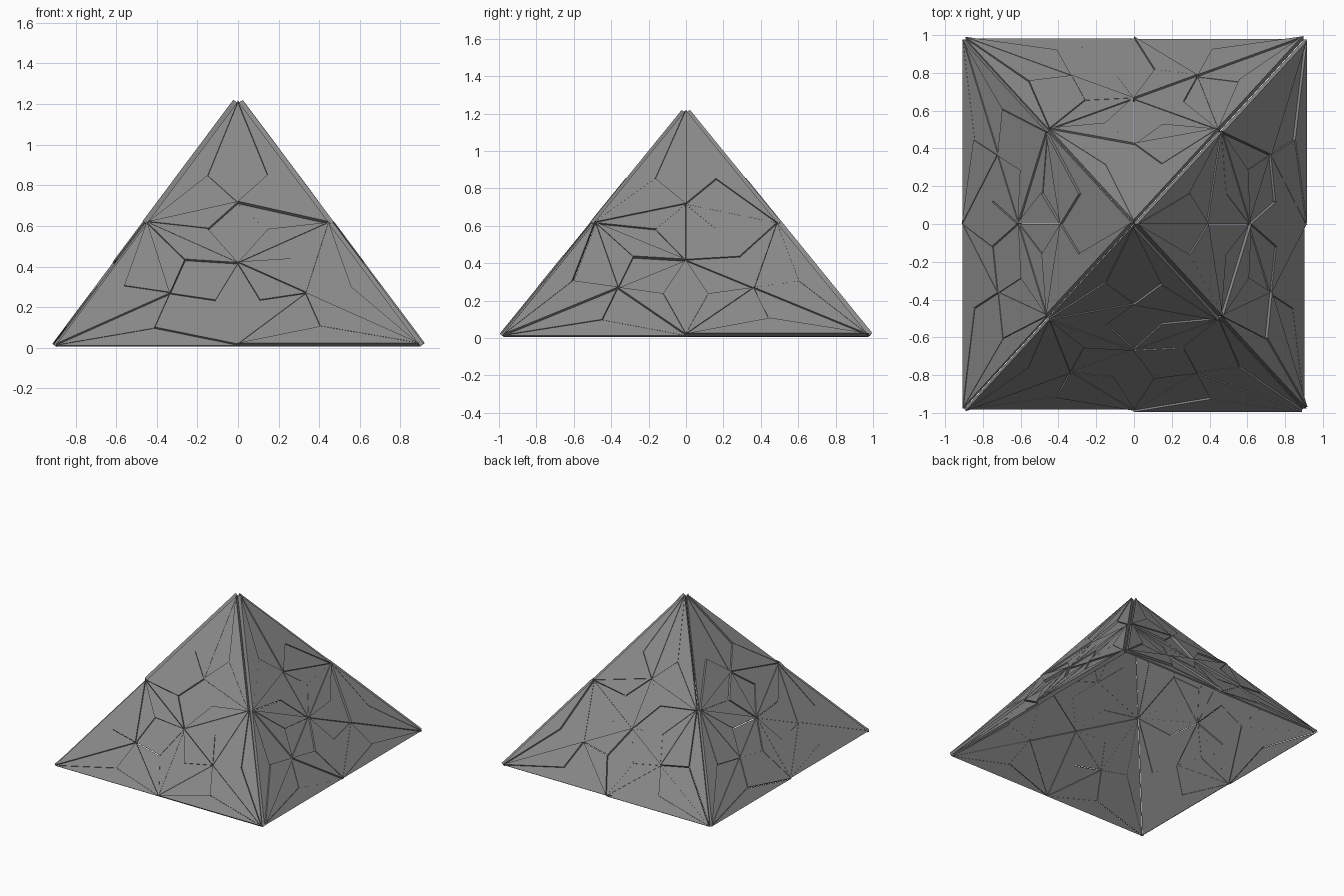
import bpy, random
from mathutils import Vector

if "Cube" in bpy.data.objects:
    bpy.data.objects.remove(bpy.data.objects["Cube"])

random.seed(7)

# inner pyramid corners (hollow, open underneath)
HX, HY, Z0, ZT = 0.893, 0.972, 0.003, 1.198
a, b = Vector((-HX, -HY, Z0)), Vector((HX, -HY, Z0))
c, d = Vector((HX, HY, Z0)), Vector((-HX, HY, Z0))
top = Vector((0, 0, ZT))

# dark grey stone
stone = bpy.data.materials.new("dark_grey")
stone.diffuse_color = (0.25, 0.25, 0.25, 1)
stone.use_nodes = True
stone.node_tree.nodes["Principled BSDF"].inputs["Base Color"].default_value = stone.diffuse_color


def mean(pts):
    return sum(pts, Vector()) / len(pts)


def poke(poly):
    """Fan a polygon into triangles around its centre."""
    m = mean(poly)
    return [(poly[i], poly[(i + 1) % len(poly)], m) for i in range(len(poly))]


def panels(tri):
    """Triangle -> three quads -> four triangles each -> three shards each."""
    g = mean(tri)
    out = []
    for i in range(3):
        p, nxt, prv = tri[i], tri[(i + 1) % 3], tri[i - 1]
        quad = [p, (p + nxt) / 2, g, (p + prv) / 2]
        for t in poke(quad):
            out += poke(t)
    return out


def shard_side(name, tri):
    """One side made of loose three-sided slabs of uneven thickness."""
    n = (tri[1] - tri[0]).cross(tri[2] - tri[0]).normalized()
    u = (tri[1] - tri[0]).normalized()
    w = n.cross(u)
    verts, faces = [], []
    for s in panels(tri):
        if (s[1] - s[0]).cross(s[2] - s[0]).dot(n) < 0:
            s = s[::-1]
        slide = u * random.uniform(-.004, .004) + w * random.uniform(0, .006)
        low = n * random.uniform(0.0, 0.006) + slide
        high = n * random.uniform(0.012, 0.034) + slide
        k = len(verts)
        verts += [v + low for v in s] + [v + high for v in s]
        faces += [(k + 2, k + 1, k), (k + 3, k + 4, k + 5)]
        for i in range(3):
            j = (i + 1) % 3
            faces.append((k + i, k + j, k + 3 + j, k + 3 + i))
    me = bpy.data.meshes.new(name)
    me.from_pydata(verts, [], faces)
    me.materials.append(stone)
    ob = bpy.data.objects.new(name, me)
    bpy.context.collection.objects.link(ob)


# four sloping sides, no base
shard_side("front_side", (a, b, top))
shard_side("right_side", (b, c, top))
shard_side("back_side", (c, d, top))
shard_side("left_side", (d, a, top))
